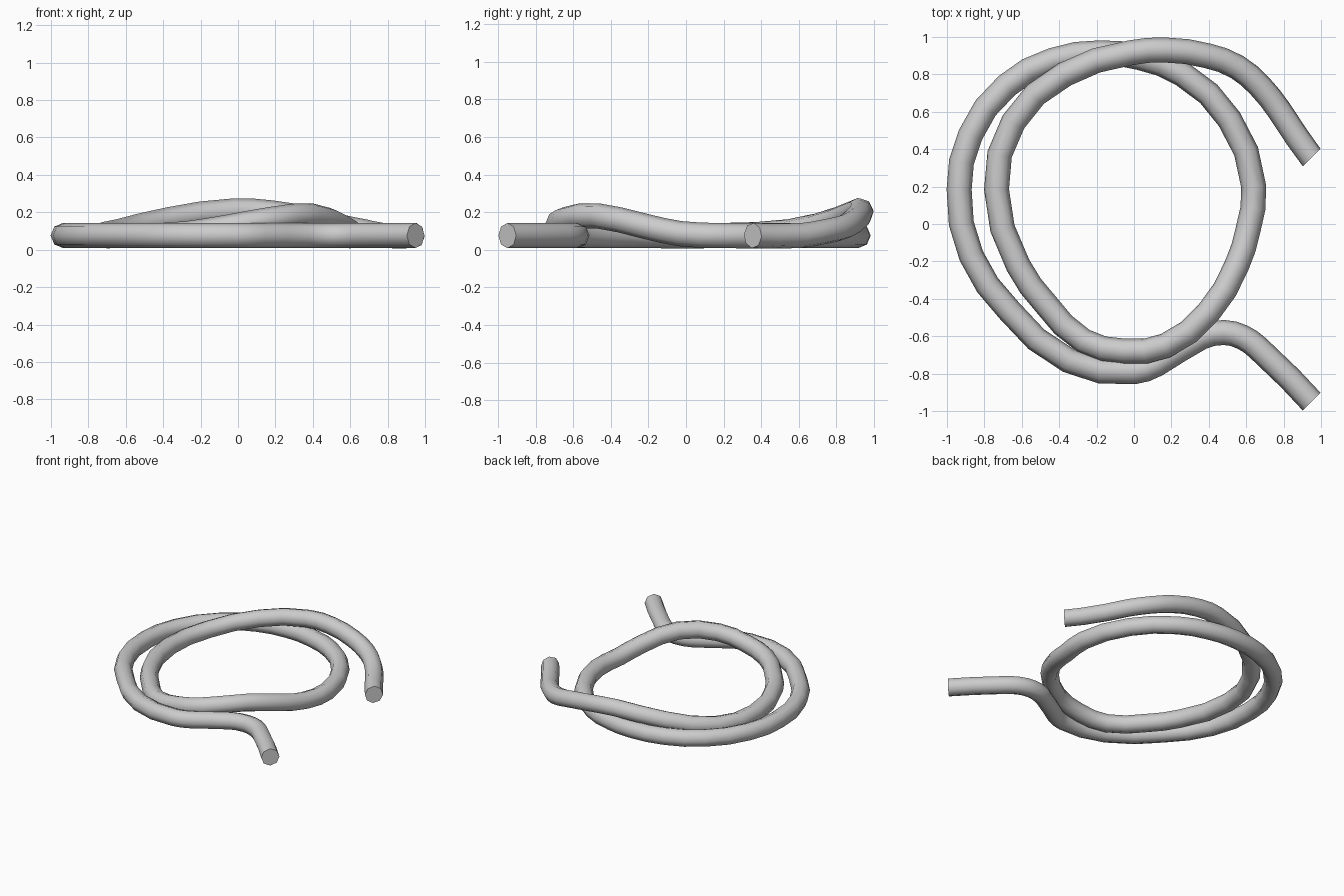
import bpy
import math
from mathutils import Vector

default_cube = bpy.data.objects.get("Cube")
if default_cube:
    bpy.data.objects.remove(default_cube, do_unlink=True)

RADIUS = .067
GROUND = .076    # centre height of the strand where it lies flat

# Centreline of the rope, run by run: x, y and, where it is lifted, the rise
front_tail = [(.95, -.95), (.66, -.66), (.58, -.605), (.48, -.58), (.36, -.605)]
outer_loop = [(.12, -.75), (0, -.79), (-.35, -.73), (-.665, -.465), (-.87, -.17),
              (-.935, .185), (-.875, .475), (-.68, .74), (-.435, .875), (-.18, .915)]
right_loop = [(.03, .89), (.26, .8), (.51, .56), (.64, .2), (.61, -.03, .01)]
front_crossing = [(.55, -.22, .05), (.4, -.47, .105), (.17, -.65, .085), (-.05, -.68, .045)]
inner_loop = [(-.27, -.625, .01), (-.47, -.43), (-.62, -.22), (-.735, .185), (-.645, .545, .02)]
back_crossing = [(-.37, .8, .085), (-.02, .915, .132), (.17, .93, .122), (.39, .9, .085)]
back_tail = [(.55, .84, .045), (.675, .735, .02), (.775, .61), (.95, .355)]


def lift(point):
    """Place a plan point at its height above the ground."""
    x, y, *rise = point
    return Vector((x, y, GROUND + sum(rise)))


def make_rope(name, runs, end_direction):
    """Sweep an eight-sided section along a smooth path through all runs."""
    path = [lift(point) for run in runs for point in run]
    curve = bpy.data.curves.new(name, "CURVE")
    curve.dimensions = "3D"
    curve.resolution_u = 2
    curve.bevel_depth = RADIUS
    curve.bevel_resolution = 2
    curve.use_fill_caps = True

    spline = curve.splines.new("BEZIER")
    spline.bezier_points.add(len(path) - 1)
    for knot, position in zip(spline.bezier_points, path):
        knot.co = position
        knot.handle_left_type = knot.handle_right_type = "AUTO"

    # Both cut ends face the same diagonal
    for knot, sign in ((spline.bezier_points[0], 1), (spline.bezier_points[-1], -1)):
        knot.handle_left_type = knot.handle_right_type = "FREE"
        offset = end_direction * RADIUS * sign
        knot.handle_left = knot.co + offset
        knot.handle_right = knot.co - offset

    rope = bpy.data.objects.new(name, curve)
    bpy.context.collection.objects.link(rope)
    return rope


rope = make_rope(
    "coiled_rope",
    [front_tail, outer_loop, right_loop, front_crossing,
     inner_loop, back_crossing, back_tail],
    Vector((1, -1, 0)).normalized(),
)

# Turn the sweep into a mesh with a smooth side and crisp cut ends
bpy.ops.object.select_all(action="DESELECT")
rope.select_set(True)
bpy.context.view_layer.objects.active = rope
bpy.ops.object.convert(target="MESH")
bpy.ops.object.shade_smooth_by_angle(angle=math.radians(60))
